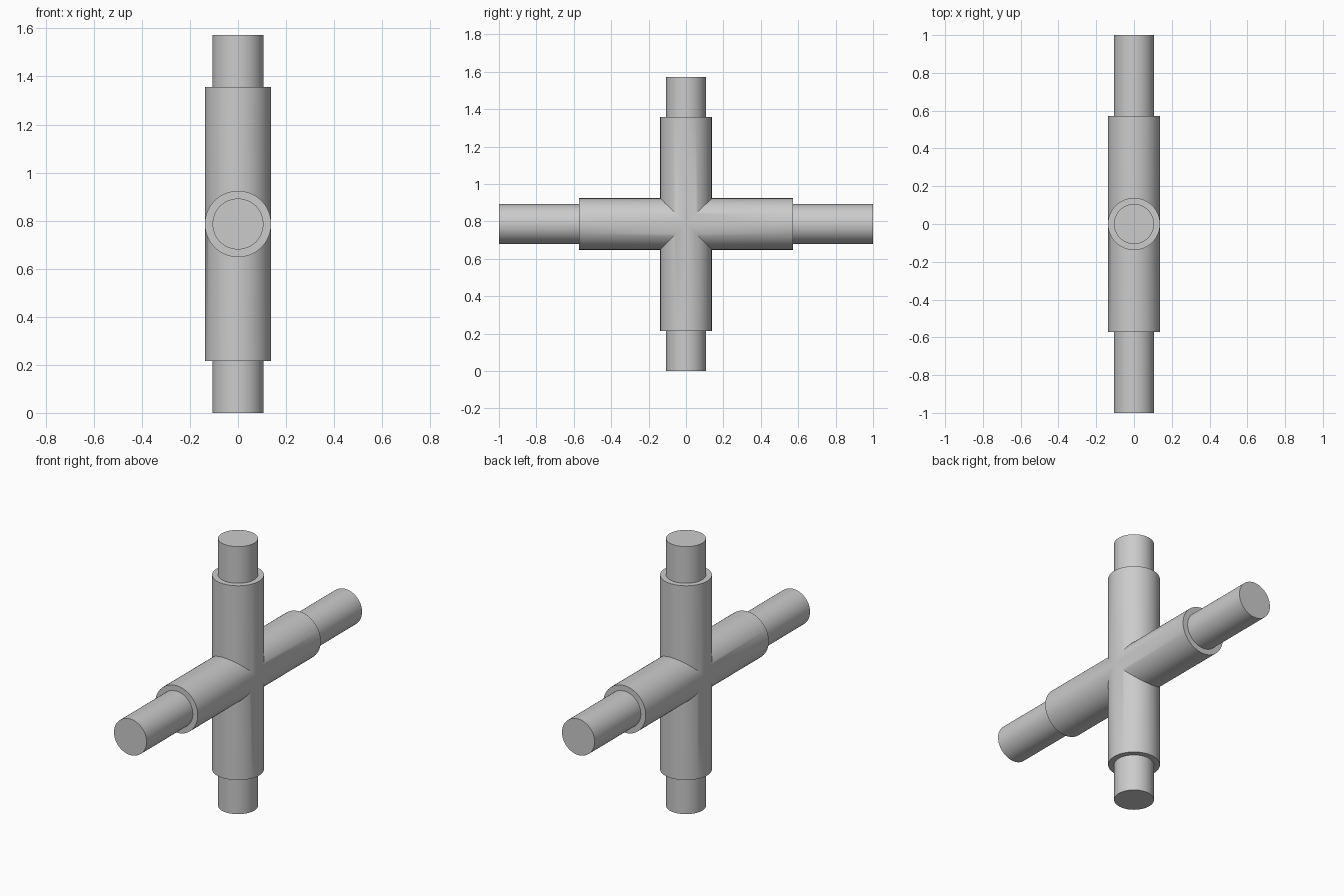
import bpy
import math
from mathutils import Matrix

cube = bpy.data.objects.get("Cube")
if cube:
    bpy.data.objects.remove(cube, do_unlink=True)

CENTRE_Z = 0.786
SLEEVE_RADIUS, SLEEVE_HALF = 0.138, 0.571
PIPE_RADIUS = 0.106
SEGMENTS = 64

grey = bpy.data.materials.new("plain grey")
grey.use_nodes = True
colour = (0.6, 0.6, 0.6, 1)
grey.diffuse_color = colour
grey.node_tree.nodes["Principled BSDF"].inputs["Base Color"].default_value = colour


def activate(obj):
    bpy.ops.object.select_all(action="DESELECT")
    obj.select_set(True)
    bpy.context.view_layer.objects.active = obj


def stepped_bar(name, half_length, turn):
    """Thin pipe with a wider sleeve round its middle, as one closed lathed mesh."""
    profile = [(PIPE_RADIUS, -half_length), (PIPE_RADIUS, -SLEEVE_HALF),
               (SLEEVE_RADIUS, -SLEEVE_HALF), (SLEEVE_RADIUS, SLEEVE_HALF),
               (PIPE_RADIUS, SLEEVE_HALF), (PIPE_RADIUS, half_length)]
    n = SEGMENTS
    angles = [math.tau * i / n for i in range(n)]
    verts = [(r * math.cos(a), r * math.sin(a), z) for r, z in profile for a in angles]
    faces = [(k * n + i, k * n + (i + 1) % n, (k + 1) * n + (i + 1) % n, (k + 1) * n + i)
             for k in range(len(profile) - 1) for i in range(n)]
    last = (len(profile) - 1) * n
    faces += [tuple(reversed(range(n))), tuple(range(last, last + n))]
    mesh = bpy.data.meshes.new(name)
    mesh.from_pydata(verts, [], faces)
    mesh.transform(Matrix.Translation((0, 0, CENTRE_Z)) @ Matrix.Rotation(turn, 4, "X"))
    mesh.materials.append(grey)
    obj = bpy.data.objects.new(name, mesh)
    bpy.context.collection.objects.link(obj)
    return obj


# Upright and level bars, welded where their sleeves cross
cross = stepped_bar("pipe_cross", CENTRE_Z, 0)
level = stepped_bar("level_bar", 1.0, math.pi / 2)

activate(cross)
weld = cross.modifiers.new("weld", "BOOLEAN")
weld.operation = "UNION"
weld.solver = "EXACT"
weld.object = level
bpy.ops.object.modifier_apply(modifier=weld.name)
bpy.data.objects.remove(level, do_unlink=True)

# Round walls smooth, rims and mitred seams crisp
bpy.ops.object.shade_smooth_by_angle(angle=math.radians(30))
